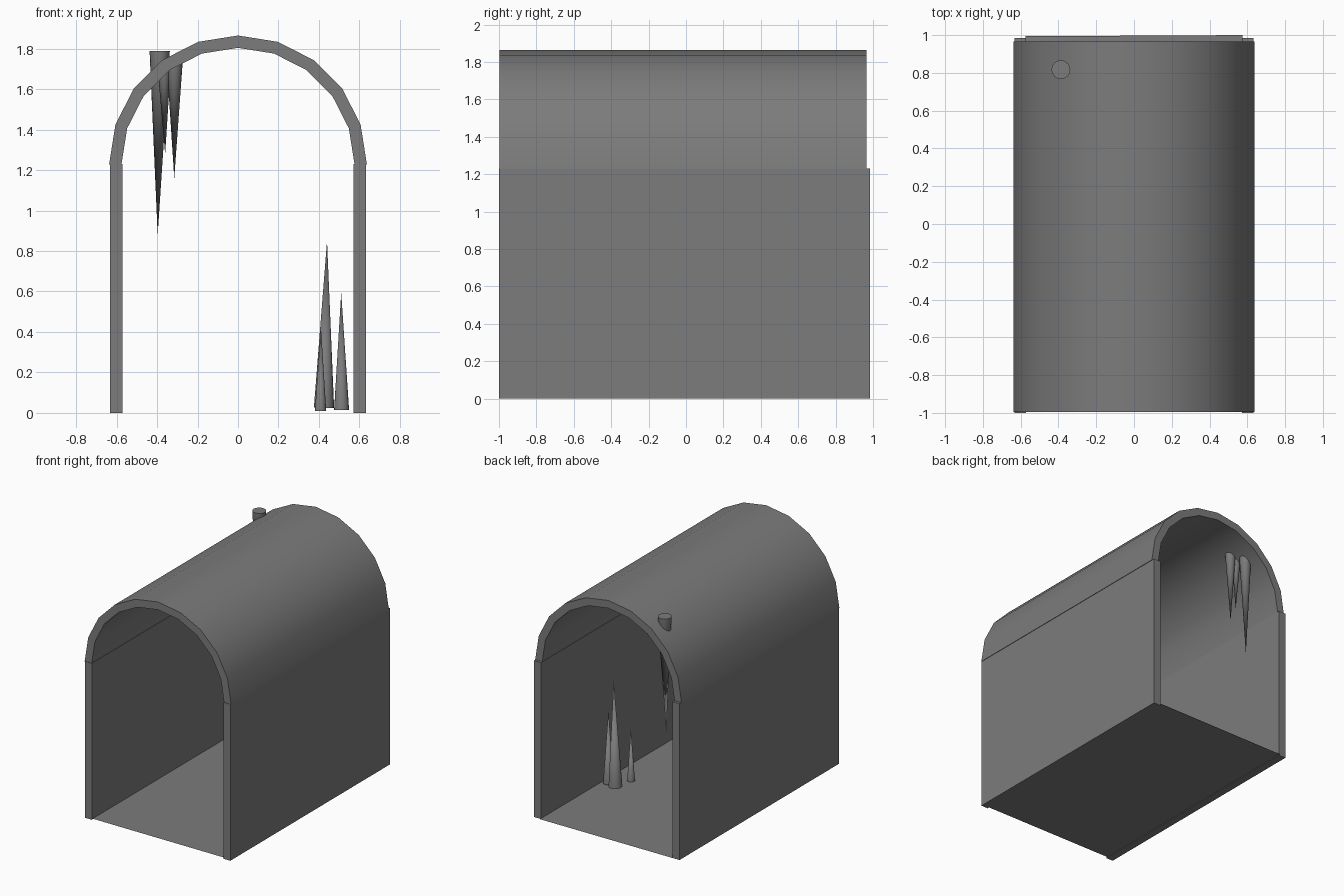
import bpy, bmesh, math
from mathutils import Vector

if "Cube" in bpy.data.objects:
    bpy.data.objects.remove(bpy.data.objects["Cube"])

stone = bpy.data.materials.new("grey_stone")
stone.diffuse_color = (0.2, 0.2, 0.2, 1)
stone.use_nodes = True
stone.node_tree.nodes["Principled BSDF"].inputs["Base Color"].default_value = stone.diffuse_color


def make(name, bm, smooth=True):
    # turn a bmesh into a named object, smooth except at sharp edges
    bmesh.ops.recalc_face_normals(bm, faces=bm.faces)
    for f in bm.faces:
        f.smooth = smooth
    for e in bm.edges:
        if len(e.link_faces) == 2 and e.calc_face_angle(0) > math.radians(35):
            e.smooth = False
    me = bpy.data.meshes.new(name)
    bm.to_mesh(me)
    bm.free()
    me.materials.append(stone)
    ob = bpy.data.objects.new(name, me)
    bpy.context.collection.objects.link(ob)
    return ob


def box(name, x0, x1, y0, y1, z0, z1):
    bm = bmesh.new()
    bmesh.ops.create_cube(bm, size=1)
    for v in bm.verts:
        v.co = Vector((x0 if v.co.x < 0 else x1,
                       y0 if v.co.y < 0 else y1,
                       z0 if v.co.z < 0 else z1))
    make(name, bm, False)


def spike(name, base, tip, r):
    # capped cone from base centre to tip
    base, tip = Vector(base), Vector(tip)
    d = tip - base
    bm = bmesh.new()
    bmesh.ops.create_cone(bm, cap_ends=True, segments=16, radius1=r,
                          radius2=0, depth=d.length)
    bmesh.ops.translate(bm, verts=bm.verts, vec=(0, 0, d.length / 2))
    bmesh.ops.remove_doubles(bm, verts=bm.verts, dist=1e-5)
    ob = make(name, bm)
    ob.rotation_mode = 'QUATERNION'
    ob.rotation_quaternion = d.to_track_quat('Z', 'Y')
    ob.location = base


# side walls
box("left_wall", -0.633, -0.572, -1.0, 0.985, 0, 1.23)
box("right_wall", 0.572, 0.633, -1.0, 0.985, 0, 1.23)

# floor sheet
bm = bmesh.new()
bm.faces.new([bm.verts.new(p) for p in ((-0.575, -0.99, 0.005), (0.575, -0.99, 0.005),
                                        (0.575, 1.0, 0.005), (-0.575, 0.994, 0.005))])
make("floor", bm, False)

# vaulted roof: ten-segment half ring
bm = bmesh.new()
rings = []
for i in range(11):
    a = math.pi * i / 10
    rings.append([bm.verts.new((r * math.cos(a), y, 1.228 + r * math.sin(a)))
                  for r, y in ((0.637, -0.996), (0.637, 0.965),
                               (0.576, 0.965), (0.576, -0.996))])
for a, b in zip(rings, rings[1:]):
    for k in range(4):
        n = (k + 1) % 4
        bm.faces.new((a[k], a[n], b[n], b[k]))
bm.faces.new(rings[0])
bm.faces.new(rings[-1])
make("vaulted_roof", bm)

# hanging spikes
spike("large_stalactite", (-0.387, 0.817, 1.788), (-0.397, 0.813, 0.88), 0.05)
spike("medium_stalactite", (-0.313, 0.735, 1.74), (-0.315, 0.735, 1.16), 0.04)
spike("small_stalactite", (-0.365, 0.74, 1.70), (-0.36, 0.74, 1.28), 0.032)

# floor spikes
spike("large_stalagmite", (0.425, 0.27, 0.025), (0.44, 0.27, 0.85), 0.05)
spike("medium_stalagmite", (0.512, 0.235, 0.015), (0.51, 0.235, 0.595), 0.037)
spike("small_stalagmite", (0.408, 0.10, 0.01), (0.41, 0.10, 0.42), 0.028)
